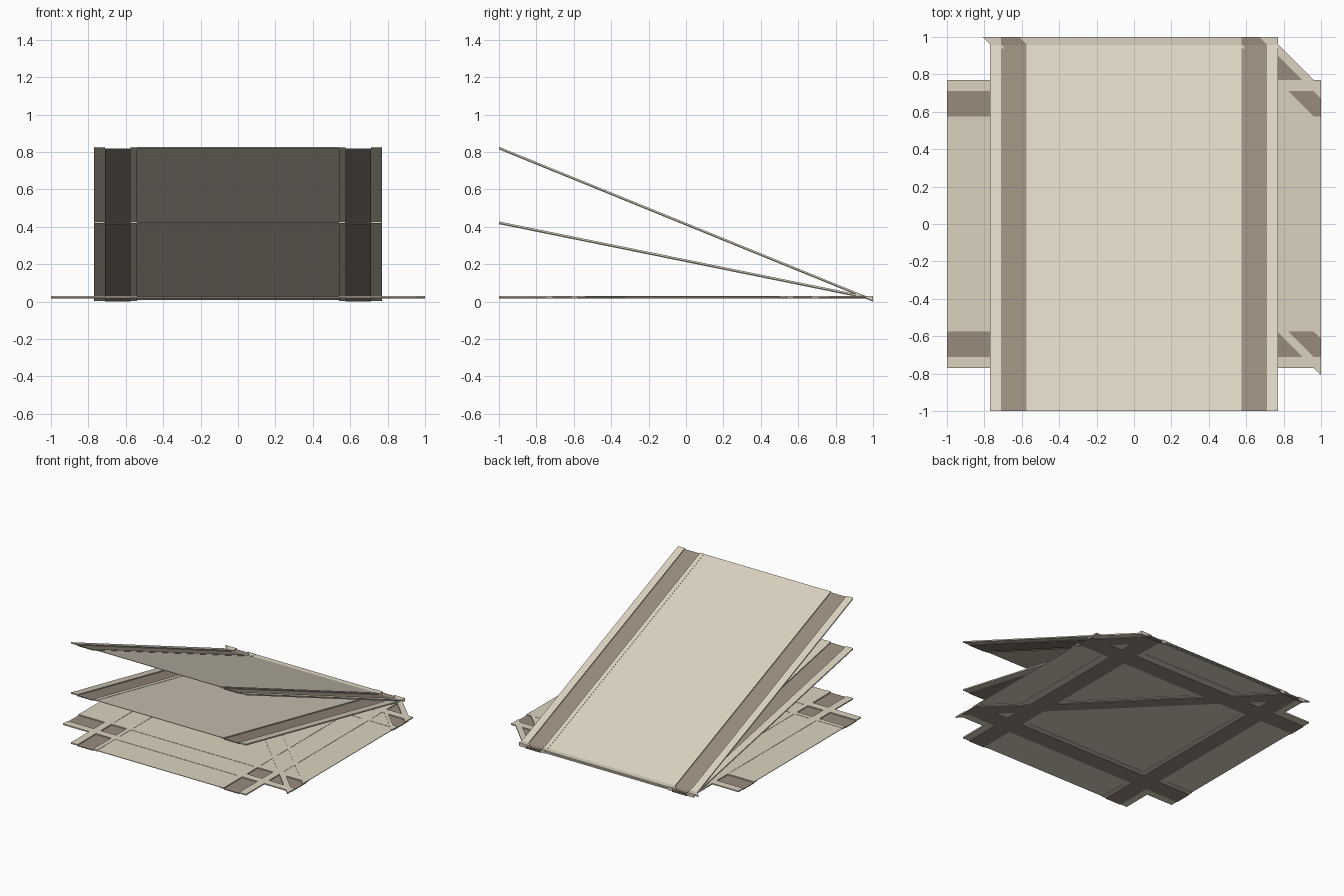
import bpy
import bmesh

cube = bpy.data.objects.get("Cube")
if cube:
    bpy.data.objects.remove(cube, do_unlink=True)


def material(name, rgb):
    mat = bpy.data.materials.new(name)
    mat.use_nodes = True
    mat.diffuse_color = (*rgb, 1)
    mat.node_tree.nodes["Principled BSDF"].inputs["Base Color"].default_value = (*rgb, 1)
    return mat


CREAM = material("cream", (0.71, 0.65, 0.53))
BROWN = material("brown", (0.32, 0.26, 0.205))

# Cross-section of a panel: inner edge, outer edge, bottom, top, material slot
SIDE_BANDS = [
    (0.71, 0.77, -0.002, 0.008, 0),   # raised outer rim
    (0.575, 0.71, -0.006, 0.0, 1),    # sunken strip
    (0.54, 0.575, -0.002, 0.008, 0),  # raised inner lip
]
CENTRE_BAND = (-0.54, 0.54, 0.002, 0.006, 0)
BANDS = [CENTRE_BAND] + SIDE_BANDS + [(-b, -a, lo, hi, m) for a, b, lo, hi, m in SIDE_BANDS]

PIVOT_Y, PIVOT_Z = 0.958, 0.023


def along_y(a, b):
    return [(a, -1), (b, -1), (b, 1), (a, 1)]


def along_x(a, b):
    return [(-1, a), (1, a), (1, b), (-1, b)]


def diagonal(a, b):
    # Runs from the back edge to the left edge, cut square at both
    shift = -0.04
    return [(a + shift, 1), (1, a + shift), (1, b + shift), (b + shift, 1)]


def panel(name, footprint, slope=0.0):
    bm = bmesh.new()
    for a, b, low, high, slot in BANDS:
        rings = []
        for h in (low, high):
            rings.append([bm.verts.new((x, y, PIVOT_Z + slope * (PIVOT_Y - y) + h))
                          for x, y in footprint(a, b)])
        bottom, top = rings
        faces = [bm.faces.new(bottom[::-1]), bm.faces.new(top)]
        for i in range(4):
            j = (i + 1) % 4
            faces.append(bm.faces.new((bottom[i], bottom[j], top[j], top[i])))
        for face in faces:
            face.material_index = slot
    bmesh.ops.recalc_face_normals(bm, faces=bm.faces)
    mesh = bpy.data.meshes.new(name)
    bm.to_mesh(mesh)
    bm.free()
    mesh.materials.append(CREAM)
    mesh.materials.append(BROWN)
    obj = bpy.data.objects.new(name, mesh)
    bpy.context.collection.objects.link(obj)
    return obj


# Flat crossing panels
panel("flat_panel_across", along_x)
panel("flat_panel_lengthwise", along_y)
panel("flat_panel_diagonal", diagonal)

# Sloping panels hinged at the back
panel("low_ramp", along_y, 0.203)
panel("high_ramp", along_y, 0.407)
